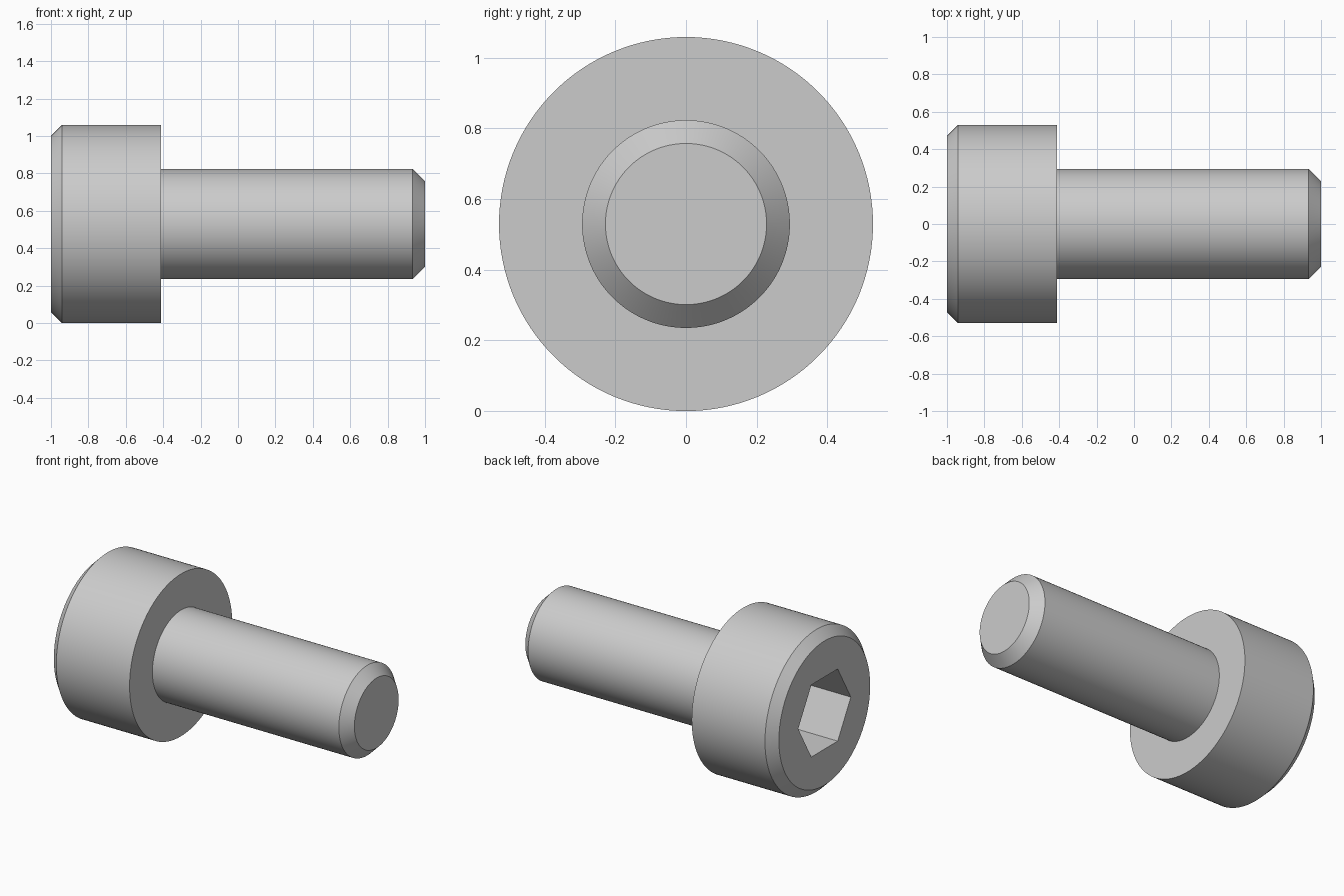
import bpy, bmesh, math
from mathutils import Matrix, Vector

old = bpy.data.objects.get("Cube")
if old:
    bpy.data.objects.remove(old, do_unlink=True)

HEAD_R, SHANK_R = 0.5294, 0.2941
HEAD_CHAMFER, TIP_CHAMFER = 0.059, 0.066
HEAD_END = -0.412
SOCKET_R, SOCKET_DEPTH = 0.2717, 0.294
SEGMENTS = 128

# Single grey metal
steel = bpy.data.materials.new("grey_steel")
steel.use_nodes = True
colour = (0.6, 0.6, 0.6, 1)
steel.diffuse_color = colour
steel.node_tree.nodes["Principled BSDF"].inputs["Base Color"].default_value = colour


def add_object(name, bm):
    bmesh.ops.recalc_face_normals(bm, faces=bm.faces)
    mesh = bpy.data.meshes.new(name)
    bm.to_mesh(mesh)
    bm.free()
    mesh.materials.append(steel)
    obj = bpy.data.objects.new(name, mesh)
    bpy.context.collection.objects.link(obj)
    return obj


def revolve_about_x(name, profile):
    """Turn (x, radius) points around the x axis, capping both ends."""
    bm = bmesh.new()
    rings = []
    for x, r in profile:
        angles = [math.tau * i / SEGMENTS for i in range(SEGMENTS)]
        rings.append([bm.verts.new((x, r * math.cos(a), r * math.sin(a))) for a in angles])
    for a, b in zip(rings, rings[1:]):
        for i in range(SEGMENTS):
            j = (i + 1) % SEGMENTS
            bm.faces.new((a[i], a[j], b[j], b[i]))
    bm.faces.new(rings[0])
    bm.faces.new(rings[-1])
    return add_object(name, bm)


# Chamfered head and shank, turned as one solid
screw = revolve_about_x("head_and_shank", [
    (-1, HEAD_R - HEAD_CHAMFER),
    (-1 + HEAD_CHAMFER, HEAD_R),
    (HEAD_END, HEAD_R),
    (HEAD_END, SHANK_R),
    (1 - TIP_CHAMFER, SHANK_R),
    (1, SHANK_R - TIP_CHAMFER),
])

# Hexagonal socket cutter, corners pointing along y
bm = bmesh.new()
bmesh.ops.create_cone(bm, cap_ends=True, segments=6, radius1=SOCKET_R,
                      radius2=SOCKET_R, depth=2 * SOCKET_DEPTH)
bmesh.ops.rotate(bm, verts=bm.verts, cent=(0, 0, 0),
                 matrix=Matrix.Rotation(math.pi / 2, 3, "Y"))
# Put a corner exactly on the y axis
corner = max(bm.verts, key=lambda v: v.co.y).co
bmesh.ops.rotate(bm, verts=bm.verts, cent=(0, 0, 0),
                 matrix=Matrix.Rotation(-math.atan2(corner.z, corner.y), 3, "X"))
bmesh.ops.translate(bm, verts=bm.verts, vec=Vector((-1, 0, 0)))
cutter = add_object("socket_cutter", bm)
cutter.hide_render = True

# Cut the socket, then smooth the round surfaces
cut = screw.modifiers.new("hex_socket", "BOOLEAN")
cut.operation = "DIFFERENCE"
cut.solver = "EXACT"
cut.object = cutter
bpy.ops.object.select_all(action="DESELECT")
bpy.context.view_layer.objects.active = screw
screw.select_set(True)
bpy.ops.object.modifier_apply(modifier=cut.name)
bpy.data.objects.remove(cutter, do_unlink=True)
bpy.ops.object.shade_smooth_by_angle(angle=math.radians(30))

# Rest the head on the ground
screw.location.z = HEAD_R
